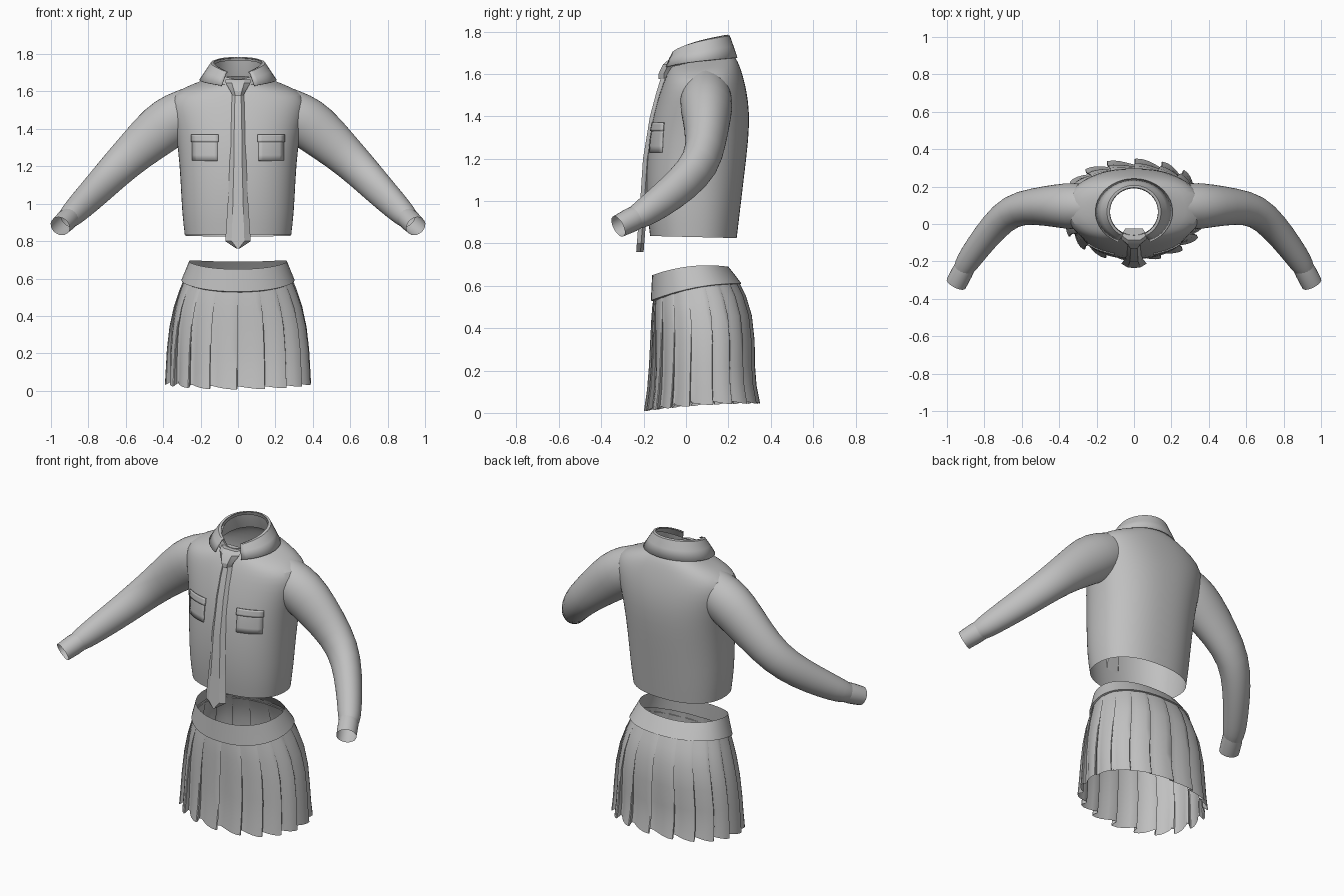
import bpy, bmesh
from math import sin, cos, pi, radians, copysign
from mathutils import Vector

if "Cube" in bpy.data.objects:
    bpy.data.objects.remove(bpy.data.objects["Cube"], do_unlink=True)

grey = bpy.data.materials.new("cloth_grey")
grey.use_nodes = True
grey.diffuse_color = (0.53, 0.53, 0.53, 1)
grey.node_tree.nodes["Principled BSDF"].inputs["Base Color"].default_value = (0.53, 0.53, 0.53, 1)


def loft(name, rings, closed=True, caps=False, subsurf=0, thick=0.0, angle=40):
    """Skin a list of point rings into one object."""
    bm = bmesh.new()
    rows = [[bm.verts.new(p) for p in ring] for ring in rings]
    n = len(rows[0])
    for a, b in zip(rows, rows[1:]):
        for i in range(n if closed else n - 1):
            j = (i + 1) % n
            bm.faces.new((a[i], a[j], b[j], b[i]))
    if caps:
        bm.faces.new(rows[0])
        bm.faces.new(rows[-1])
    bmesh.ops.recalc_face_normals(bm, faces=bm.faces)
    mesh = bpy.data.meshes.new(name)
    bm.to_mesh(mesh)
    bm.free()
    mesh.materials.append(grey)
    obj = bpy.data.objects.new(name, mesh)
    bpy.context.collection.objects.link(obj)
    if thick:
        mod = obj.modifiers.new("Thickness", 'SOLIDIFY')
        mod.thickness = thick
    if subsurf:
        mod = obj.modifiers.new("Smooth", 'SUBSURF')
        mod.levels = mod.render_levels = subsurf
    bpy.ops.object.select_all(action='DESELECT')
    obj.select_set(True)
    bpy.context.view_layer.objects.active = obj
    bpy.ops.object.shade_smooth_by_angle(angle=radians(angle))


def oval(z, half, front, back, tilt=0, bow=0, power=2.3, angles=None, offsets=None):
    """Superellipse ring, tilted and bowed front to back; angles start at the front."""
    angles = angles or [2 * pi * i / 40 for i in range(40)]
    offsets = offsets or [0] * len(angles)
    mid, depth = (front + back) / 2, (back - front) / 2
    ring = []
    for a, o in zip(angles, offsets):
        s, c = sin(a), -cos(a)
        u = copysign(abs(s) ** (2 / power), s)
        v = copysign(abs(c) ** (2 / power), c)
        ring.append((u * (half + o), mid + v * (depth + o), z + tilt * v - bow * v * v))
    return ring


# Shirt body: height, half width, front, back, tilt
BODY = [(0.83, 0.285, -0.17, 0.24, -0.005), (0.95, 0.30, -0.185, 0.255, 0),
        (1.12, 0.307, -0.19, 0.275, 0), (1.30, 0.32, -0.175, 0.297, 0),
        (1.42, 0.345, -0.15, 0.30, 0), (1.52, 0.37, -0.122, 0.287, 0),
        (1.585, 0.355, -0.10, 0.268, 0.008), (1.625, 0.275, -0.085, 0.252, 0.018),
        (1.65, 0.20, -0.075, 0.235, 0.025), (1.665, 0.15, -0.067, 0.215, 0.03)]
loft("shirt_body", [oval(*r) for r in BODY], subsurf=1)
loft("neck_band", [oval(1.645, 0.15, -0.075, 0.215, 0.035, 0, 2),
                   oval(1.69, 0.135, -0.067, 0.2, 0.045, 0.01, 2),
                   oval(1.735, 0.128, -0.06, 0.19, 0.05, 0.018, 2)])

# Folded collar, open at the front
sweep = [radians(25 + 310 * i / 36) for i in range(37)]
collar = []
for rx, ry, low, rise in ((0.13, 0.13, 1.675, 0.11), (0.145, 0.142, 1.675, 0.105),
                          (0.175, 0.16, 1.65, 0.08), (0.207, 0.178, 1.615, 0.062)):
    collar.append([(rx * sin(a), 0.065 - ry * cos(a),
                    low + rise * ((1 - cos(a)) / 2) ** 0.42) for a in sweep])
loft("collar", collar, closed=False, thick=0.006)

# Sleeves: centre, horizontal radius, vertical radius
ARM = [((0.21, 0.095, 1.52), 0.11, 0.12), ((0.32, 0.095, 1.465), 0.13, 0.138),
       ((0.41, 0.098, 1.405), 0.117, 0.14), ((0.54, 0.095, 1.29), 0.098, 0.115),
       ((0.655, 0.075, 1.18), 0.09, 0.10), ((0.75, -0.015, 1.08), 0.08, 0.09),
       ((0.84, -0.13, 0.99), 0.07, 0.078), ((0.895, -0.21, 0.935), 0.064, 0.066),
       ((0.912, -0.24, 0.92), 0.054, 0.056)]
CUFF = [((0.90, -0.225, 0.928), 0.054, 0.056), ((0.92, -0.26, 0.91), 0.057, 0.058),
        ((0.951, -0.32, 0.88), 0.056, 0.053)]


def tube(path, side, sides=20):
    rings = []
    for i, (c, rh, rv) in enumerate(path):
        t = Vector(path[min(i + 1, len(path) - 1)][0]) - Vector(path[max(i - 1, 0)][0])
        t.normalize()
        across = t.cross(Vector((0, 0, 1))).normalized()
        up = across.cross(t)
        pts = [Vector(c) + across * rh * cos(2 * pi * k / sides)
               + up * rv * sin(2 * pi * k / sides) for k in range(sides)]
        rings.append([(p.x * side, p.y, p.z) for p in pts])
    return rings


def body_front(x, z):
    """Depth of the shirt front at a given place."""
    for a, b in zip(BODY, BODY[1:]):
        if a[0] <= z <= b[0]:
            t = (z - a[0]) / (b[0] - a[0])
            half, front, back = [a[k] + t * (b[k] - a[k]) for k in (1, 2, 3)]
            v = (1 - (abs(x) / half) ** 2.3) ** (1 / 2.3)
            return (front + back) / 2 - v * (back - front) / 2


def patch(name, side, x0, x1, z0, z1, lift):
    """Thin cloth panel that follows the shirt front."""
    rows = []
    for j in range(5):
        z = z0 + (z1 - z0) * j / 4
        xs = [side * (x0 + (x1 - x0) * i / 6) for i in range(7)]
        rows.append([(x, body_front(x, z) - lift, z) for x in xs])
    loft(name, rows, closed=False, thick=0.007)


# Mirrored parts: sleeves, cuffs, breast pockets and flaps
for label, side in (("left", 1), ("right", -1)):
    loft(label + "_sleeve", tube(ARM, side), subsurf=1)
    loft(label + "_cuff", tube(CUFF, side))
    patch(label + "_pocket", side, 0.11, 0.245, 1.23, 1.35, 0.004)
    patch(label + "_pocket_flap", side, 0.105, 0.25, 1.33, 1.37, 0.009)


# Necktie: height, half width, front depth
def strip(name, rows, thick, bend):
    rings = []
    for z, w, y in rows:
        rings.append([(-w, y + bend, z), (-w * 0.5, y, z), (w * 0.5, y, z), (w, y + bend, z),
                      (w * 0.7, y + thick, z), (-w * 0.7, y + thick, z)])
    loft(name, rings, caps=True, angle=25)


strip("tie_blade", [(1.60, 0.03, -0.112), (1.52, 0.036, -0.138), (1.40, 0.04, -0.17),
                    (1.20, 0.045, -0.203), (1.0, 0.055, -0.216), (0.80, 0.068, -0.232),
                    (0.76, 0.008, -0.235)], 0.035, 0.02)
strip("tie_knot", [(1.665, 0.068, -0.085), (1.645, 0.066, -0.108), (1.60, 0.04, -0.13),
                   (1.575, 0.028, -0.13)], 0.06, 0.025)

# Pleated skirt: each pleat rises outward, then tucks back under itself
PLEATS = 18
FOLD = ((0.0, 0.0), (0.25, 0.35), (0.5, 0.7), (0.75, 0.94), (0.96, 1.0), (0.99, 0.85), (0.9, 0.1))
angles = [2 * pi * (p + f) / PLEATS for p in range(PLEATS) for f, _ in FOLD]
depth = [d for _ in range(PLEATS) for _, d in FOLD]
SKIRT = [(0.61, 0.283, -0.148, 0.24, 0.035, 0.015, 0.003),
         (0.53, 0.311, -0.152, 0.275, 0.025, 0, 0.007),
         (0.45, 0.334, -0.153, 0.30, 0.01, 0, 0.011),
         (0.34, 0.353, -0.153, 0.308, 0, 0, 0.016),
         (0.22, 0.361, -0.153, 0.304, 0, 0, 0.022),
         (0.12, 0.362, -0.157, 0.306, 0.01, 0, 0.027),
         (0.045, 0.362, -0.167, 0.318, 0.018, 0.01, 0.032)]
rings = [oval(*r[:6], 2.2, angles, [r[6] * d for d in depth]) for r in SKIRT]
rings[-1] = [(x, y, z - 0.016 * d + 0.006) for (x, y, z), d in zip(rings[-1], depth)]
loft("pleated_skirt", rings, angle=35)

# Waistband
loft("waistband", [oval(0.692, 0.262, -0.16, 0.20, 0.02, 0.022, 2.2),
                   oval(0.64, 0.283, -0.163, 0.232, 0.032, 0.022, 2.2),
                   oval(0.592, 0.303, -0.166, 0.262, 0.04, 0.022, 2.2),
                   oval(0.588, 0.29, -0.152, 0.248, 0.04, 0.022, 2.2)])
